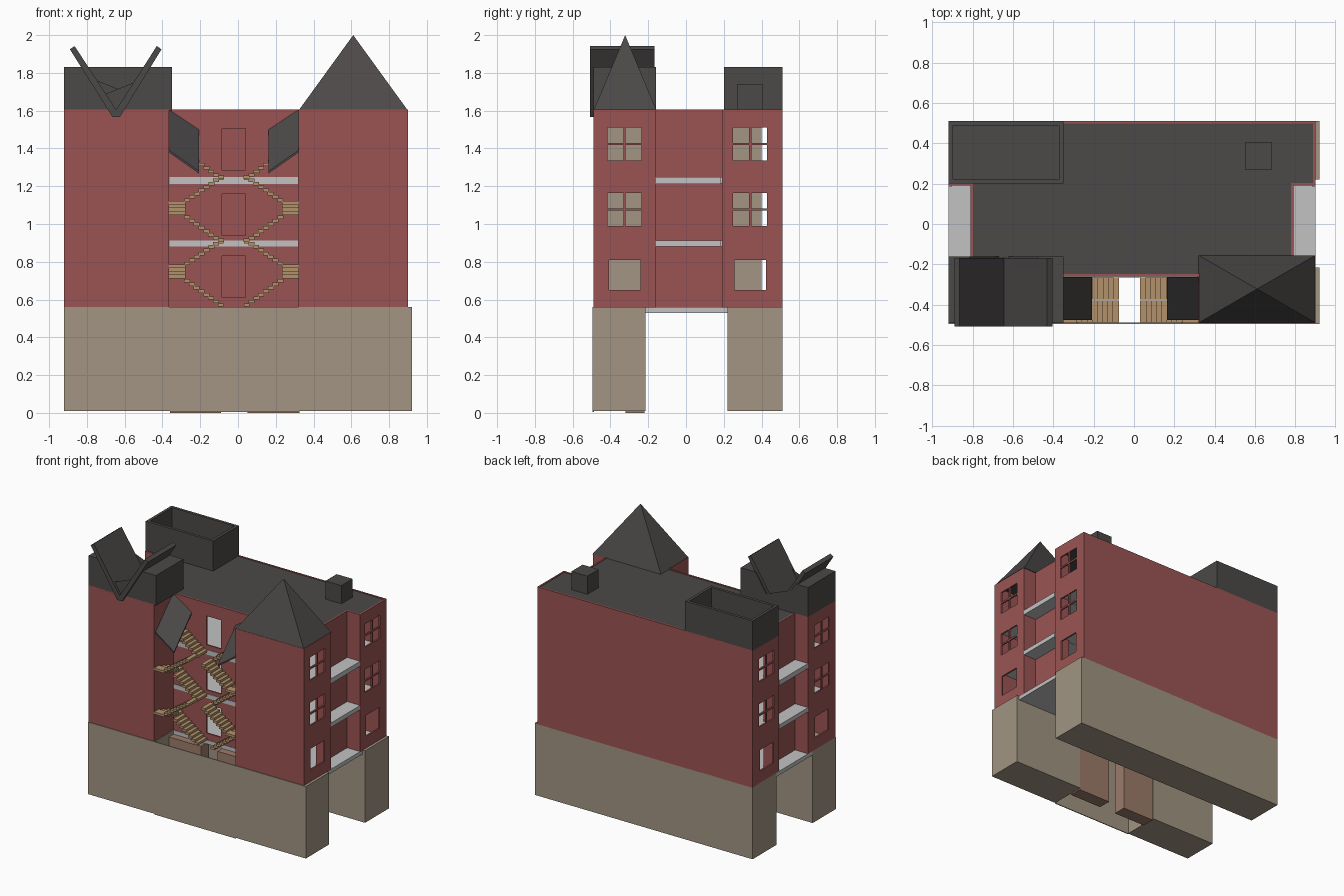
import bpy, bmesh
from mathutils import Vector

if "Cube" in bpy.data.objects:
    bpy.data.objects.remove(bpy.data.objects["Cube"])

def mat(name, c):
    m = bpy.data.materials.new(name)
    m.diffuse_color = (*c, 1)
    m.use_nodes = True
    m.node_tree.nodes["Principled BSDF"].inputs["Base Color"].default_value = m.diffuse_color
    return m

RED = mat("red_brick", (0.33, 0.088, 0.088))
TAN = mat("tan_stone", (0.36, 0.30, 0.225))
DARK = mat("dark_slate", (0.072, 0.067, 0.065))
PALE = mat("pale_concrete", (0.54, 0.54, 0.54))
WOOD = mat("wood", (0.45, 0.29, 0.15))
BROWN = mat("brown_plaster", (0.33, 0.20, 0.145))

def finish(name, bm, m):
    bmesh.ops.recalc_face_normals(bm, faces=bm.faces)
    me = bpy.data.meshes.new(name)
    bm.to_mesh(me)
    bm.free()
    ob = bpy.data.objects.new(name, me)
    bpy.context.collection.objects.link(ob)
    if m:
        me.materials.append(m)
    return ob

def boxes(name, items, m):
    """One object from boxes given as (x0, x1, y0, y1, z0, z1)."""
    bm = bmesh.new()
    for x0, x1, y0, y1, z0, z1 in items:
        vs = bmesh.ops.create_cube(bm, size=1)["verts"]
        for v in vs:
            v.co = Vector((x1 if v.co.x > 0 else x0, y1 if v.co.y > 0 else y0,
                           z1 if v.co.z > 0 else z0))
    return finish(name, bm, m)

def prism(name, pts, vec, m, capped=True):
    """Polygon of 3D points swept along vec."""
    bm = bmesh.new()
    a = [bm.verts.new(p) for p in pts]
    b = [bm.verts.new(Vector(p) + Vector(vec)) for p in pts]
    n = len(a)
    for i in range(n):
        j = (i + 1) % n
        bm.faces.new((a[i], a[j], b[j], b[i]))
    if capped:
        bm.faces.new(a[::-1])
        bm.faces.new(b)
    return finish(name, bm, m)

# Stone base: two long blocks with an open passage between them
boxes("base_back", [(-.92, .92, .22, .51, .01, .56)], TAN)
boxes("base_front", [(-.92, -.36, -.495, -.215, .01, .56), (.325, .92, -.495, -.215, .01, .56)], TAN)
boxes("base_front_wall", [(-.36, .325, -.495, -.488, .004, .56)], TAN)
boxes("entry_walls", [(-.36, -.09, -.32, -.22, 0, .53), (.05, .325, -.32, -.22, 0, .53)], BROWN)

# Brick shell following the stepped footprint, hollow inside
foot = [(-.92, .51), (-.92, .19), (-.81, .19), (-.81, -.16), (-.92, -.16), (-.92, -.49),
        (-.365, -.49), (-.365, -.26), (.32, -.26), (.32, -.49), (.9, -.49), (.9, -.16),
        (.79, -.16), (.79, .19), (.9, .19), (.9, .51)]

def inset(d):
    out = []
    n = len(foot)
    for i in range(n):
        p, q, r = (Vector(foot[k % n]) for k in (i - 1, i, i + 1))
        e, f = (q - p).normalized(), (r - q).normalized()
        out.append(q + d * Vector((-e.y - f.y, e.x + f.x)))
    return out

T = .012
inner = inset(T)
bm = bmesh.new()
rings = [[bm.verts.new((p[0], p[1], z)) for p in ring]
         for ring, z in ((foot, .555), (foot, 1.605), (inner, 1.605), (inner, .555))]
for k in range(4):
    r, s = rings[k], rings[(k + 1) % 4]
    for i in range(len(foot)):
        j = (i + 1) % len(foot)
        bm.faces.new((r[i], r[j], s[j], s[i]))
shell = finish("brick_walls", bm, RED)

# Openings: door cut-outs in front, windows on both ends
cuts = [(-.085, .04, -.30, -.22, z, z + .22) for z in (.61, .94, 1.285)]
for y in (-.325, .34):
    for x in (-.92, .9):
        cuts.append((x - .04, x + .04, y - .083, y + .083, .65, .81))
        for z in (1.077, 1.423):
            for sy in (-1, 1):
                for sz in (-1, 1):
                    ya, yb = sorted((y + sy * .006, y + sy * .09))
                    za, zb = sorted((z + sz * .006, z + sz * .088))
                    cuts.append((x - .04, x + .04, ya, yb, za, zb))
cutter = boxes("opening_cutter", cuts, None)
cutter.hide_render = True
cutter.hide_set(True)
mod = shell.modifiers.new("openings", "BOOLEAN")
mod.operation, mod.object, mod.solver = "DIFFERENCE", cutter, "EXACT"

# Floors, which run out as end balconies and show in the stair recess
for i, (a, b) in enumerate(((.53, .56), (.88, .913), (1.213, 1.25))):
    lo = -.215 if i == 0 else -.16
    boxes(f"floor_{i}", [(-.92, .9, lo, .22 if i == 0 else .185, a, b),
                         (-.362, .317, -.264, lo, a, b),
                         (-.905, .885, .185, .495, a + .002, b),
                         (-.905, -.38, -.475, lo, a + .002, b),
                         (.335, .885, -.475, lo, a + .002, b)], PALE)

# Inner partitions seen through the windows
boxes("partitions", [(x, x + .006, .2, .4, .56, 1.585) for x in (-.35, .33)]
      + [(x, x + .006, -.475, -.17, .56, 1.585) for x in (-.386, .335)], TAN)

# Flat roof, set just inside the brick parapet
prism("flat_roof", [(p.x, p.y, 1.585) for p in inner], (0, 0, .016), DARK)

# Pyramid roof on the right wing
prism_base = [(.32, -.49, 1.6), (.9, -.49, 1.6), (.9, -.155, 1.6), (.32, -.155, 1.6)]
bm = bmesh.new()
vs = [bm.verts.new(p) for p in prism_base]
top = bm.verts.new((.61, -.322, 2))
bm.faces.new(vs[::-1])
for i in range(4):
    bm.faces.new((vs[i], vs[(i + 1) % 4], top))
finish("pyramid_roof", bm, DARK)

# Left wing: block notched by a V, with two thin V panels
notch = [(-.92, 1.6), (-.92, 1.83), (-.815, 1.83), (-.665, 1.595), (-.625, 1.595),
         (-.475, 1.83), (-.35, 1.83), (-.35, 1.6)]
prism("notched_roof_block", [(x, -.49, z) for x, z in notch], (0, .33, 0), DARK)
vee = [(-.89, 1.925), (-.665, 1.567), (-.625, 1.567), (-.405, 1.925), (-.43, 1.942),
       (-.645, 1.605), (-.865, 1.942)]
prism("v_roof", [(x, -.508, z) for x, z in vee], (0, .34, 0), DARK)

# Open-topped box and small vent on the back roof
W = .022
boxes("roof_box", [(-.92, -.35, .2, .2 + W, 1.6, 1.83), (-.92, -.35, .51 - W, .51, 1.6, 1.83),
                   (-.92, -.92 + W, .2 + W, .51 - W, 1.6, 1.83),
                   (-.35 - W, -.35, .2 + W, .51 - W, 1.6, 1.83)], DARK)
boxes("roof_vent", [(.55, .685, .27, .405, 1.6, 1.74)], DARK)

# Sloping canopies and crossed stairs, mirrored about the recess centre
C = -.0225
for side, s in (("left", -1), ("right", 1)):
    def X(d):
        return C + s * d
    canopy = [(X(.342), -.262, 1.605), (X(.185), -.262, 1.5), (X(.185), -.475, 1.28),
              (X(.342), -.475, 1.39)]
    prism(f"canopy_{side}", canopy, (0, 0, -.012), DARK)
    steps = []
    def step(d0, d1, y0, y1, z):
        a, b = sorted((X(d0), X(d1)))
        steps.append((a, b, y0, y1, z - .018, z))
    for level in range(3):
        z0 = .58 + level * .335
        n, run, rise = 8, .0255, .0185
        for k in range(n):  # back lane climbs outwards
            step(.053 + k * run, .053 + (k + 1) * run + .006, -.375, -.265, z0 + k * rise)
        if level == 2:
            continue
        for k in range(4):  # winding landing climbs forwards
            y = -.265 - k * .056
            step(.256, .342, y - .058, y, z0 + .15 + k * .0185)
        for k in range(n):  # front lane climbs back to the middle
            step(.256 - k * run + .006, .256 - (k + 1) * run, -.488, -.378, z0 + .22 + k * .0175)
    boxes(f"stairs_{side}", steps, WOOD)
